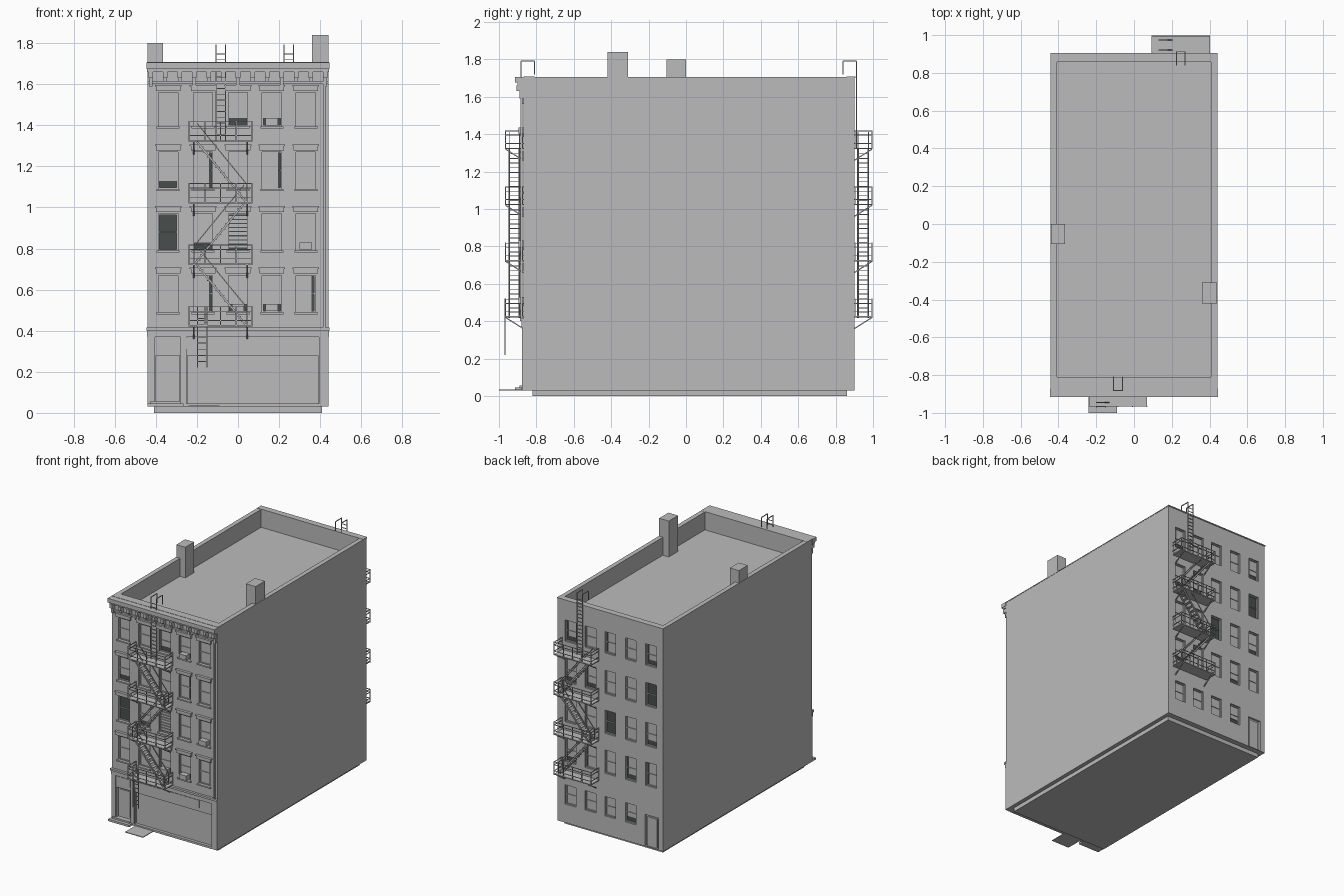
import bpy, bmesh, math, random
from mathutils import Vector, Matrix

if "Cube" in bpy.data.objects:
    bpy.data.objects.remove(bpy.data.objects["Cube"])
random.seed(4)


def material(name, col):
    m = bpy.data.materials.new(name)
    m.diffuse_color = (*col, 1)
    m.use_nodes = True
    m.node_tree.nodes["Principled BSDF"].inputs["Base Color"].default_value = m.diffuse_color
    return m


GREY = material("plain grey", (0.5, 0.5, 0.5))
GLASS = material("dark glass", (0.065, 0.077, 0.073))


class Part:
    """Collects boxes and bars into one named object."""
    def __init__(self, name, mat=GREY):
        self.name, self.mat, self.bm = name, mat, bmesh.new()

    def box(self, x0, x1, y0, y1, z0, z1):
        c = Vector(((x0 + x1) / 2, (y0 + y1) / 2, (z0 + z1) / 2))
        s = Matrix.Diagonal((abs(x1 - x0), abs(y1 - y0), abs(z1 - z0), 1))
        bmesh.ops.create_cube(self.bm, size=1, matrix=Matrix.Translation(c) @ s)

    def bar(self, a, b, t=0.005):
        a, b = Vector(a), Vector(b)
        d = b - a
        rot = d.to_track_quat('Z', 'Y').to_matrix().to_4x4()
        bmesh.ops.create_cube(self.bm, size=1, matrix=Matrix.Translation((a + b) / 2)
                              @ rot @ Matrix.Diagonal((t, t, d.length, 1)))

    def done(self):
        me = bpy.data.meshes.new(self.name)
        self.bm.to_mesh(me)
        self.bm.free()
        me.materials.append(self.mat)
        ob = bpy.data.objects.new(self.name, me)
        bpy.context.collection.objects.link(ob)
        return ob


FRONT, BACK = -0.87, 0.90
COLS = (-0.34, -0.17, 0.0, 0.165, 0.33)
FLOORS = ((0.49, 0.67), (0.79, 0.97), (1.09, 1.27), (1.395, 1.56))

# window list: (wall y, inward direction, x, half width, z0, z1, column, row)
windows = [(FRONT, 1, x, 0.047, z0, z1, c, r)
           for c, x in enumerate(COLS) for r, (z0, z1) in enumerate(FLOORS)]
for c, x in enumerate(COLS):
    for r, (z0, z1) in enumerate(((0.17, 0.32),) + FLOORS):
        if not (c == 0 and r == 0):
            windows.append((BACK, -1, x, 0.045, z0, z1 - 0.005, c, r))

# main block with roof recess, windows, doors and shopfront cut out
body = Part("building_body")
body.box(-0.44, 0.44, FRONT, BACK, 0.03, 1.70)
body = body.done()
cut = Part("wall_cutter")
cut.box(-0.41, 0.41, -0.81, 0.86, 1.57, 1.9)
for y, s, x, w, z0, z1, c, r in windows:
    cut.box(x - w, x + w, y - s * 0.05, y + s * 0.024, z0, z1)
cut.box(-0.245, 0.39, FRONT - 0.05, FRONT + 0.012, 0.045, 0.28)
cut.box(-0.40, -0.285, FRONT - 0.05, FRONT + 0.02, 0.055, 0.28)
cut.box(-0.40, -0.29, BACK - 0.015, BACK + 0.05, 0.035, 0.27)
cutter = cut.done()
mod = body.modifiers.new("openings", 'BOOLEAN')
mod.operation, mod.solver, mod.object = 'DIFFERENCE', 'EXACT', cutter
bpy.context.view_layer.objects.active = body
bpy.ops.object.modifier_apply(modifier=mod.name)
bpy.data.objects.remove(cutter)

# foundation
base = Part("foundation")
base.box(-0.41, 0.41, -0.82, 0.86, 0.0, 0.03)
base.done()

# glass, sashes, shades, sills and hoods
glass, sash, shade = Part("window_glass", GLASS), Part("window_sashes"), Part("window_shades")
trim = Part("window_trim")
DARK = {(1, 0, 1), (-1, 0, 3), (-1, 2, 2)}
for y, s, x, w, z0, z1, c, r in windows:
    def at(p, xa, xb, d0, d1, za, zb):
        p.box(xa, xb, y + s * d0, y + s * d1, za, zb)
    zm, f = (z0 + z1) / 2, 0.006
    at(glass, x - w, x + w, 0.020, 0.0235, z0, z1)
    at(sash, x - w, x - w + f, 0.010, 0.021, z0, z1)
    at(sash, x + w - f, x + w, 0.010, 0.021, z0, z1)
    at(sash, x - w + f, x + w - f, 0.010, 0.021, z0, z0 + f)
    at(sash, x - w + f, x + w - f, 0.010, 0.021, z1 - f, z1)
    at(sash, x - w + f, x + w - f, 0.012, 0.021, zm - 0.003, zm + 0.003)
    if (s, c, r) == (1, 2, 1):                       # slatted blind
        for k in range(8):
            z = z0 + 0.015 + k * 0.02
            at(shade, x - w + f, x + w - f, 0.013, 0.020, z, z + 0.014)
    elif (s, c, r) not in DARK:
        low = z0 if random.random() < 0.65 else z0 + 0.04
        at(shade, x - w + f, x + w - f * random.choice((1, 1, 3)), 0.017, 0.0202, low, z1)
    if s > 0:                                        # front stone trim
        at(trim, x - 0.06, x + 0.06, -0.014, 0.0, z1 + 0.008, z1 + 0.03)
        at(trim, x - 0.065, x + 0.065, -0.02, 0.0, z1 + 0.03, z1 + 0.037)
        at(trim, x - 0.055, x + 0.055, -0.006, 0.0, z1, z1 + 0.008)
        at(trim, x - 0.056, x + 0.056, -0.012, 0.0, z0 - 0.01, z0)
for p in (glass, sash, shade, trim):
    p.done()

# window air conditioners
ac = Part("air_conditioners")
for x, z in ((0.33, 0.795), (0.165, 0.495), (0.165, 1.40), (0.0, 0.495)):
    ac.box(x - 0.03, x + 0.03, -0.895, -0.85, z, z + 0.035)
ac.done()

# roof cornice with brackets
cor = Part("roof_cornice")
cor.box(-0.445, 0.445, -0.915, FRONT, 1.675, 1.705)
cor.box(-0.442, 0.442, -0.90, FRONT, 1.66, 1.675)
cor.box(-0.44, 0.44, -0.88, FRONT, 1.60, 1.612)
for i in range(13):
    x = -0.425 + i * 0.85 / 12
    cor.box(x - 0.011, x + 0.011, -0.905, FRONT, 1.63, 1.66)
    low = 1.59 if i % 3 == 0 else 1.612
    cor.box(x - 0.009, x + 0.009, -0.89, FRONT, low, 1.63)
cor.done()

# parapet coping
cop = Part("parapet_coping")
for s in (-1, 1):
    cop.box(s * 0.408, s * 0.442, FRONT, BACK, 1.70, 1.706)
cop.box(-0.442, 0.442, 0.858, 0.905, 1.70, 1.708)
cop.box(-0.442, 0.442, FRONT, -0.81, 1.70, 1.707)
cop.done()

# chimneys
ch = Part("chimneys")
ch.box(0.36, 0.44, -0.42, -0.31, 1.55, 1.84)
ch.box(-0.44, -0.365, -0.105, 0.0, 1.55, 1.80)
ch.done()

# shopfront cornice, pilasters, panels and door
shop = Part("shopfront_trim")
shop.box(-0.445, 0.445, -0.888, FRONT, 0.40, 0.415)
shop.box(-0.442, 0.442, -0.88, FRONT, 0.37, 0.40)
for x0, x1 in ((-0.44, -0.405), (-0.28, -0.25), (0.395, 0.44)):
    shop.box(x0, x1, -0.878, FRONT, 0.03, 0.37)
shop.box(-0.25, 0.29, -0.875, FRONT, 0.31, 0.365)
shop.box(-0.40, -0.285, -0.875, FRONT, 0.31, 0.365)
shop.box(-0.25, 0.395, -0.88, FRONT, 0.03, 0.045)
shop.done()
door = Part("doors")
door.box(-0.385, -0.30, -0.856, -0.848, 0.07, 0.265)
door.box(-0.385, -0.305, 0.882, 0.893, 0.035, 0.255)
door.done()
step = Part("door_steps")
step.box(-0.44, -0.265, -0.915, FRONT, 0.03, 0.045)
step.box(-0.425, -0.28, -0.89, FRONT, 0.045, 0.057)
step.done()
hatch = Part("cellar_hatch")
hatch.box(-0.24, -0.09, -1.0, FRONT, 0.03, 0.035)
hatch.done()

# downpipe on the right of the front
pipe = Part("downpipe")
pipe.bar((0.42, -0.879, 0.415), (0.42, -0.879, 1.66), 0.012)
pipe.done()


def ladder(p, x, y, z0, z1, step=0.028, w=0.023):
    for s in (-w, w):
        p.bar((x + s, y, z0), (x + s, y, z1))
    for k in range(1, int((z1 - z0) / step)):
        p.bar((x - w, y, z0 + k * step), (x + w, y, z0 + k * step), 0.004)


def fire_escape(name, wall, s, cx):
    """Platforms, rails, braces, stairs and roof ladder; s points outward."""
    p = Part(name)
    xa, xb, yo, yi = cx - 0.153, cx + 0.153, wall + s * 0.095, wall + s * 0.005
    levels = (0.42, 0.72, 1.02, 1.32)
    for z in levels:
        p.box(xa, xb, wall, yo, z, z + 0.007)
        for h in (0.03, 0.075, 0.097):
            p.bar((xa, yo, z + h), (xb, yo, z + h), 0.004)
            for x in (xa, xb):
                p.bar((x, yo, z + h), (x, wall, z + h), 0.004)
        for k in range(5):
            x = xa + (xb - xa) * k / 4
            p.bar((x, yo, z), (x, yo, z + 0.1))
        for x in (xa, xb):
            p.bar((x, yi, z), (x, yi, z + 0.1))
        for x in (cx - 0.13, cx + 0.13):
            p.bar((x, wall, z - 0.06), (x, yo, z), 0.006)
    for i in range(3):
        d = 1 if i % 2 == 0 else -1
        x0, x1, z0, z1 = cx + d * 0.13, cx - d * 0.115, levels[i], levels[i + 1]
        ya, yb = wall + s * 0.02, wall + s * 0.075
        for y in (ya, yb):
            p.bar((x0, y, z0), (x1, y, z1), 0.009)
            p.bar((x0, y, z0 + 0.09), (x1, y, z1 + 0.09), 0.005)
            p.bar((x0, y, z0), (x0, y, z0 + 0.09))
        for k in range(1, 12):
            x, z = x0 + (x1 - x0) * k / 12, z0 + (z1 - z0) * k / 12
            p.box(x - 0.011, x + 0.011, ya, yb, z - 0.002, z + 0.002)
    # ladder to the roof with hooked top
    yl = wall + s * 0.012
    ladder(p, cx, yl, 1.327, 1.79)
    for w in (-0.023, 0.023):
        p.bar((cx + w, yl, 1.79), (cx + w, wall - s * 0.06, 1.79))
        p.bar((cx + w, wall - s * 0.06, 1.79), (cx + w, wall - s * 0.06, 1.72), 0.004)
    return p


fe = fire_escape("front_fire_escape", FRONT, -1, -0.085)
ladder(fe, -0.175, -0.968, 0.22, 0.52, 0.03)         # drop ladder
fe.done()
fire_escape("back_fire_escape", BACK, 1, 0.2475).done()
